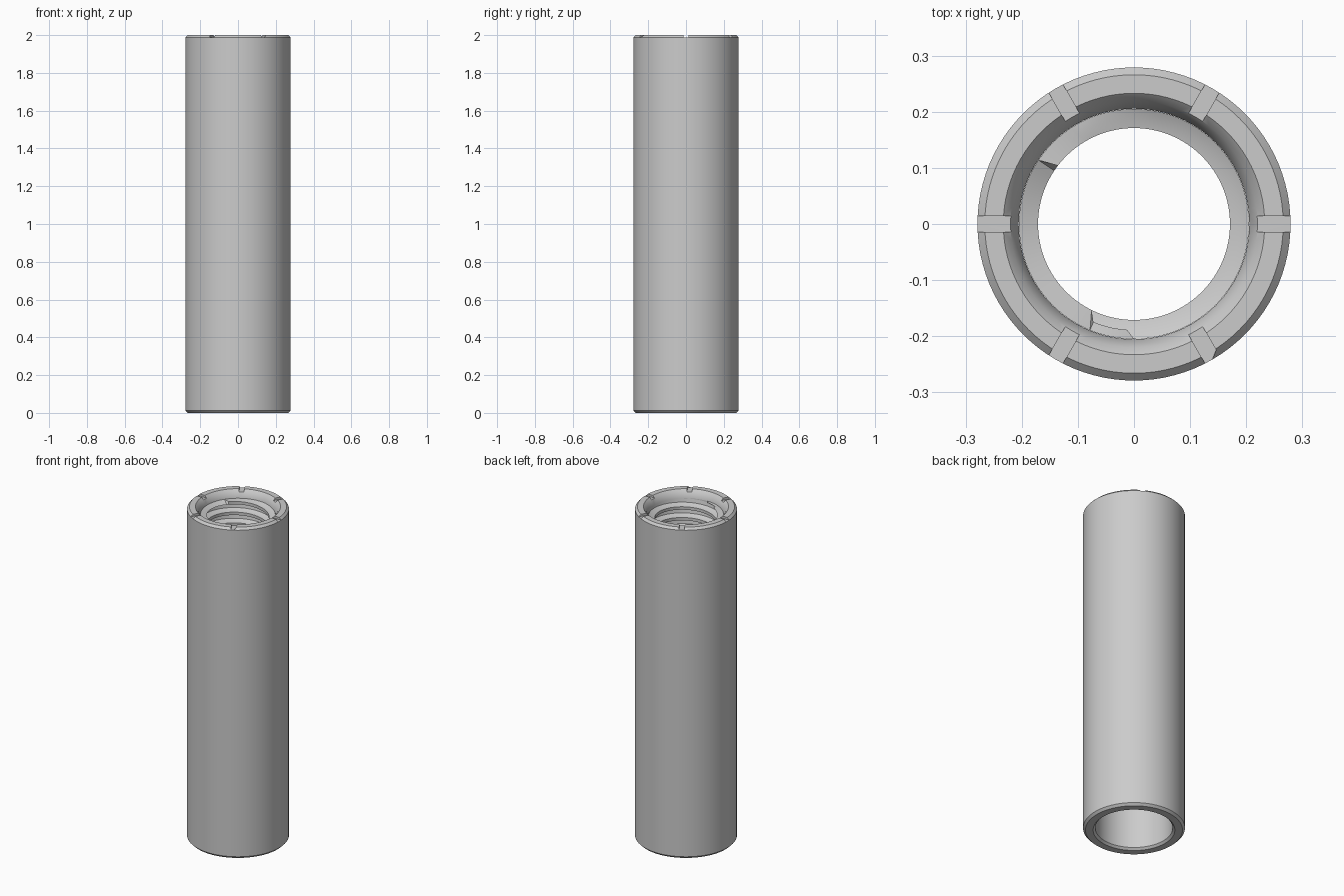
import bpy, bmesh
from math import pi, cos, sin, radians

if "Cube" in bpy.data.objects:
    bpy.data.objects.remove(bpy.data.objects["Cube"], do_unlink=True)

STEEL = (0.6, 0.6, 0.6, 1)
steel = bpy.data.materials.new("light grey steel")
steel.use_nodes = True
steel.diffuse_color = STEEL
steel.node_tree.nodes["Principled BSDF"].inputs["Base Color"].default_value = STEEL
SEG = 96
ROOT, CREST, PITCH = 0.205, 0.171, 0.065
LOW, HIGH = 1.2, 1.955


def make_object(name, bm):
    bmesh.ops.remove_doubles(bm, verts=bm.verts[:], dist=0.00002)
    bmesh.ops.recalc_face_normals(bm, faces=bm.faces[:])
    mesh = bpy.data.meshes.new(name)
    bm.to_mesh(mesh)
    bm.free()
    mesh.materials.append(steel)
    obj = bpy.data.objects.new(name, mesh)
    bpy.context.collection.objects.link(obj)
    return obj


def smooth(obj):
    bpy.ops.object.select_all(action='DESELECT')
    obj.select_set(True)
    bpy.context.view_layer.objects.active = obj
    bpy.ops.object.shade_smooth_by_angle(angle=radians(25))


# Tube: closed wall section turned about z
section = [(0.279, 0.013), (0.279, 1.987), (0.266, 2), (0.233, 2), (0.22, 1.987),
           (0.2055, HIGH), (0.2055, LOW), (0.212, LOW - 0.01), (0.212, 0.012),
           (0.224, 0), (0.266, 0)]
bm = bmesh.new()
rings = [[bm.verts.new((r * cos(2 * pi * i / SEG), r * sin(2 * pi * i / SEG), z))
          for i in range(SEG)] for r, z in section]
for k, ring in enumerate(rings):
    after = rings[(k + 1) % len(rings)]
    for i in range(SEG):
        j = (i + 1) % SEG
        bm.faces.new((ring[i], ring[j], after[j], after[i]))
tube = make_object("tube_body", bm)

# Three bars cut six shallow slots across the top rim
bm = bmesh.new()
for n in range(3):
    new = bmesh.ops.create_cube(bm, size=1)["verts"]
    bmesh.ops.scale(bm, vec=(0.7, 0.029, 0.03), verts=new)
    bmesh.ops.translate(bm, vec=(0, 0, 2.002), verts=new)
    for v in new:
        a = n * pi / 3
        x, y = v.co.x, v.co.y
        v.co.x, v.co.y = x * cos(a) - y * sin(a), x * sin(a) + y * cos(a)
cutter = make_object("slot_cutter", bm)
cutter.hide_render = True
cutter.hide_set(True)
cut = tube.modifiers.new("rim_slots", 'BOOLEAN')
cut.object = cutter
cut.operation = 'DIFFERENCE'
cut.solver = 'EXACT'
cut.use_self = True
bpy.context.view_layer.objects.active = tube
tube.select_set(True)
bpy.ops.object.modifier_apply(modifier=cut.name)
bpy.data.objects.remove(cutter, do_unlink=True)
smooth(tube)

# Internal thread: ridge section swept along a helix, trimmed at both ends
ridge = [(ROOT, 0), (0.189, 0.008), (CREST, 0.012), (CREST, 0.030),
         (0.189, 0.034), (ROOT, 0.042)]
turns = int((HIGH - LOW) / PITCH) + 2
bm = bmesh.new()
last = None
for s in range(turns * SEG + 1):
    a = 2 * pi * s / SEG + pi / 2
    row = []
    for r, dz in ridge:
        z = LOW - PITCH + PITCH * s / SEG + dz
        if not LOW < z < HIGH:
            z, r = min(max(z, LOW), HIGH), ROOT
        row.append(bm.verts.new((r * cos(a), r * sin(a), z)))
    if last:
        for k in range(len(ridge) - 1):
            bm.faces.new((last[k], row[k], row[k + 1], last[k + 1]))
    last = row
thread = make_object("inner_thread", bm)
# Open ridge strip faces the bore axis
bm = bmesh.new()
bm.from_mesh(thread.data)
bm.normal_update()
inward = sum(f.calc_area() * (f.normal.x * f.calc_center_median().x
             + f.normal.y * f.calc_center_median().y) for f in bm.faces)
if inward > 0:
    bmesh.ops.reverse_faces(bm, faces=bm.faces[:])
bm.to_mesh(thread.data)
bm.free()
smooth(thread)
